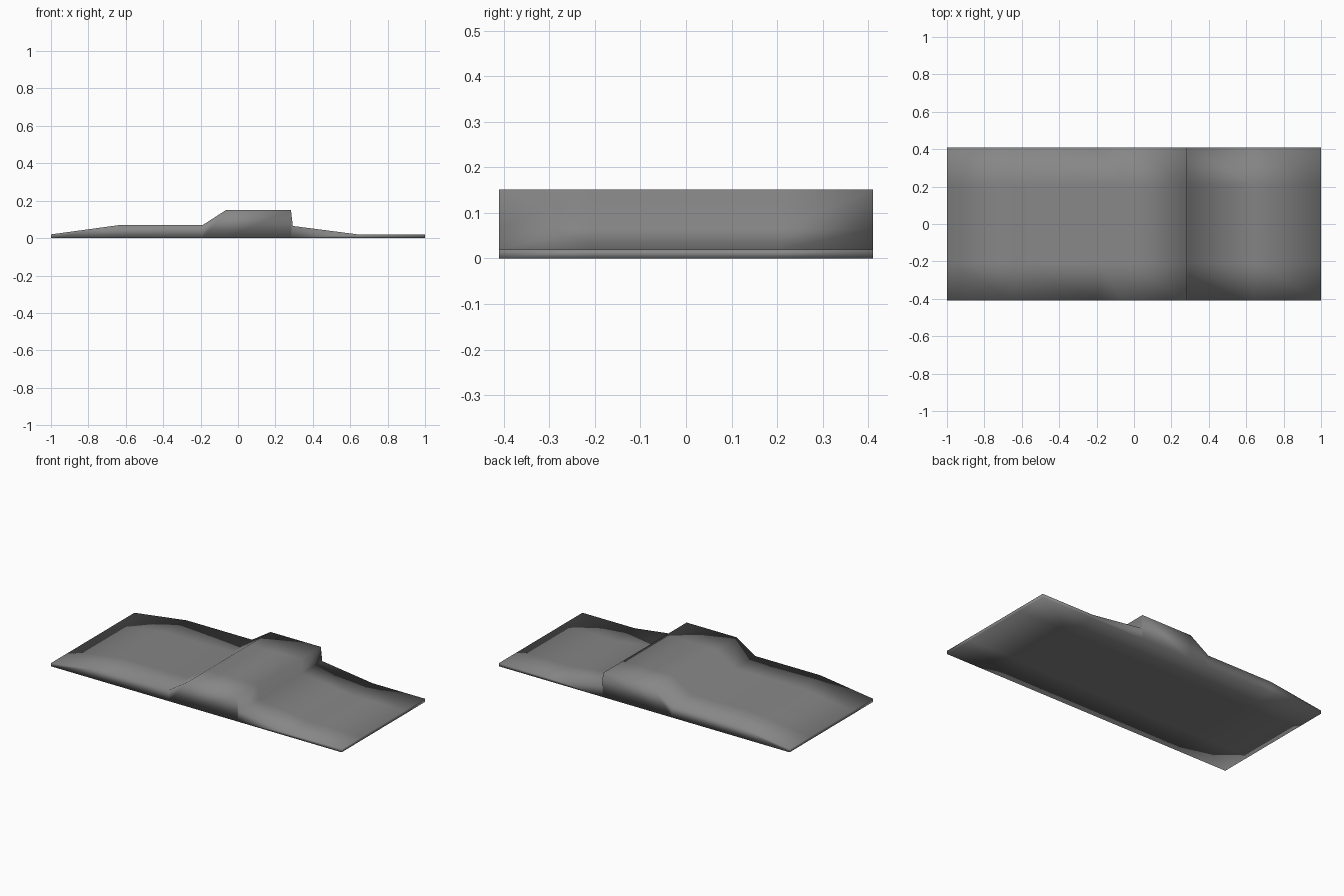
import bpy, bmesh
from mathutils import Vector

if "Cube" in bpy.data.objects:
    bpy.data.objects.remove(bpy.data.objects["Cube"])

# Upper outline (x, z) of the side profile, swept across the width in y
TOP = [(-1, 0.02), (-0.64, 0.069), (-0.19, 0.069), (-0.063, 0.151),
       (0.283, 0.151), (0.293, 0.065), (0.64, 0.02), (1, 0.02)]
STATIONS = [-0.41, -0.21, 0.21, 0.41]

# Stepped slab: a column of quads under each outline segment, extruded in steps
bm = bmesh.new()
upper = [bm.verts.new((x, STATIONS[0], z)) for x, z in TOP]
lower = [bm.verts.new((x, STATIONS[0], 0)) for x, z in TOP]
faces = [bm.faces.new((lower[i], lower[i + 1], upper[i + 1], upper[i]))
         for i in range(len(TOP) - 1)]
for step, (y0, y1) in enumerate(zip(STATIONS, STATIONS[1:])):
    out = bmesh.ops.extrude_face_region(bm, geom=faces, use_keep_orig=step == 0)["geom"]
    moved = [g for g in out if isinstance(g, bmesh.types.BMVert)]
    bmesh.ops.translate(bm, verts=moved, vec=Vector((0, y1 - y0, 0)))
    old = faces
    faces = [g for g in out if isinstance(g, bmesh.types.BMFace)]
    # Drop any internal wall left at an intermediate station
    walls = [f for f in old if f.is_valid] if step else []
    bmesh.ops.delete(bm, geom=walls, context='FACES_ONLY')
bmesh.ops.recalc_face_normals(bm, faces=bm.faces)

# Soft shading over the whole body
for face in bm.faces:
    face.smooth = True

mesh = bpy.data.meshes.new("stepped_body")
bm.to_mesh(mesh)
bm.free()
body = bpy.data.objects.new("stepped_body", mesh)
bpy.context.collection.objects.link(body)

# Dark grey finish
grey = bpy.data.materials.new("dark_grey")
grey.diffuse_color = (0.24, 0.24, 0.24, 1)
grey.use_nodes = True
grey.node_tree.nodes["Principled BSDF"].inputs["Base Color"].default_value = grey.diffuse_color
mesh.materials.append(grey)
